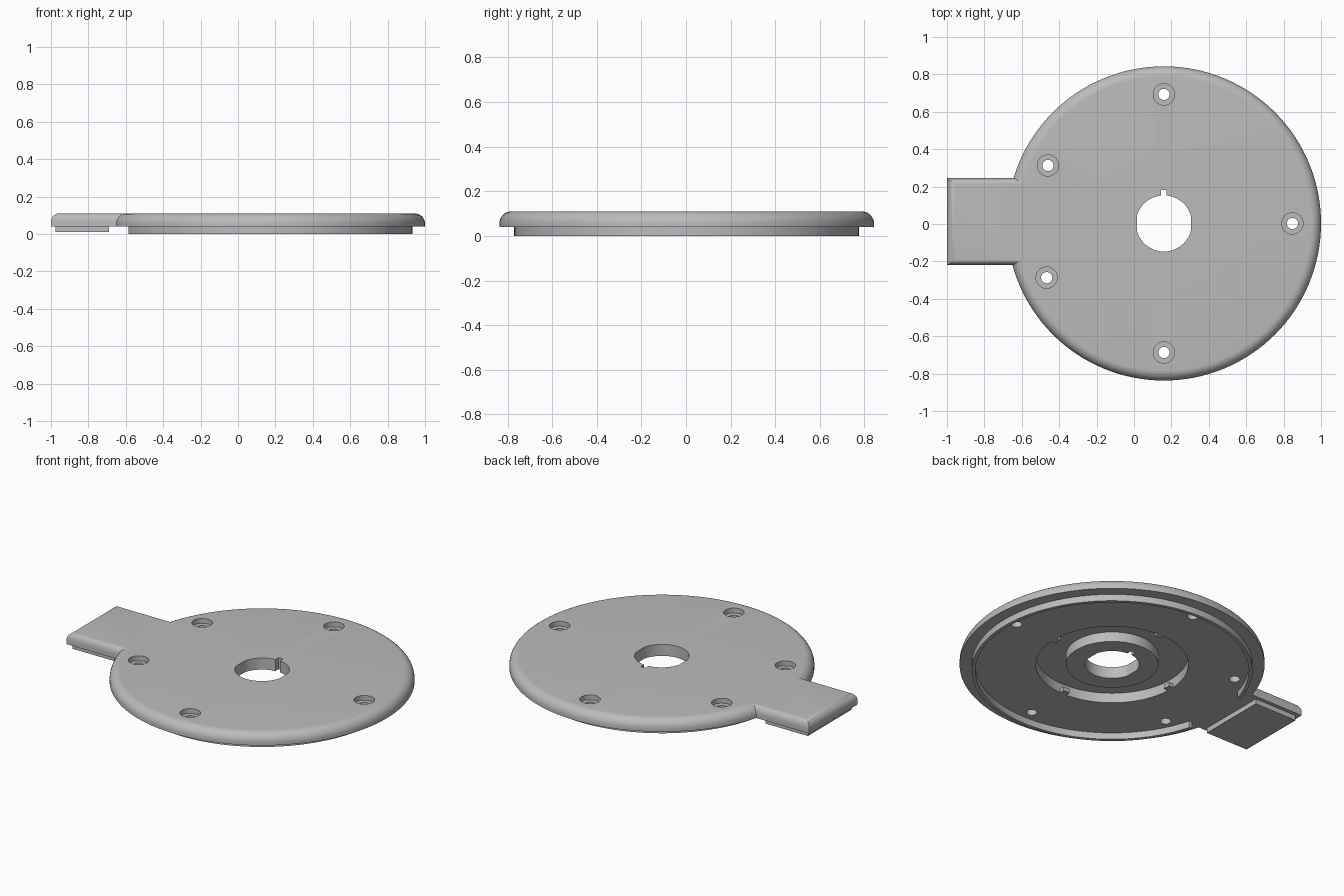
import bpy, bmesh, math
from mathutils import Vector

if "Cube" in bpy.data.objects:
    bpy.data.objects.remove(bpy.data.objects["Cube"], do_unlink=True)

CX, CY = 0.16, 0.003            # disc centre
TOP, SEAT = 0.11, 0.04          # top face and flange underside
TAU = math.tau

grey = bpy.data.materials.new("plain grey")
grey.use_nodes = True
grey.diffuse_color = (0.5, 0.5, 0.5, 1)
grey.node_tree.nodes["Principled BSDF"].inputs["Base Color"].default_value = (0.5, 0.5, 0.5, 1)


def finish(name, bm):
    bmesh.ops.remove_doubles(bm, verts=bm.verts, dist=1e-5)
    bmesh.ops.recalc_face_normals(bm, faces=bm.faces)
    mesh = bpy.data.meshes.new(name)
    bm.to_mesh(mesh)
    bm.free()
    mesh.materials.append(grey)
    obj = bpy.data.objects.new(name, mesh)
    bpy.context.collection.objects.link(obj)
    return obj


def lathe(name, profile, closed=False, steps=128):
    """Spin an (r, z) profile about the disc axis."""
    bm = bmesh.new()
    verts = [bm.verts.new((CX + r, CY, z)) for r, z in profile]
    pairs = list(zip(verts, verts[1:] + verts[:1]))
    edges = [bm.edges.new(p) for p in (pairs if closed else pairs[:-1])]
    bmesh.ops.spin(bm, geom=verts + edges, cent=(CX, CY, 0), axis=(0, 0, 1),
                   angle=TAU, steps=steps, use_merge=False)
    return finish(name, bm)


def loft(name, rings):
    """Skin a stack of equal-length point rings and cap both ends."""
    bm = bmesh.new()
    loops = [[bm.verts.new(p) for p in ring] for ring in rings]
    n = len(loops[0])
    for low, high in zip(loops, loops[1:]):
        for i in range(n):
            j = (i + 1) % n
            bm.faces.new((low[i], low[j], high[j], high[i]))
    bm.faces.new(loops[0][::-1])
    bm.faces.new(loops[-1])
    return finish(name, bm)


def rect(x0, x1, y0, y1, z):
    return [(x0, y0, z), (x1, y0, z), (x1, y1, z), (x0, y1, z)]


def box(name, x0, x1, y0, y1, z0, z1):
    return loft(name, [rect(x0, x1, y0, y1, z) for z in (z0, z1)])


def circle(x, y, r, z, flat=9, n=48):
    """Ring of points, optionally flattened on its two x sides."""
    return [(x + max(-flat, min(flat, r * math.cos(TAU * i / n))),
             y + r * math.sin(TAU * i / n), z) for i in range(n)]


def combine(target, tool, operation):
    mod = target.modifiers.new(operation.lower(), 'BOOLEAN')
    mod.operation, mod.object, mod.solver = operation, tool, 'EXACT'
    bpy.context.view_layer.objects.active = target
    bpy.ops.object.modifier_apply(modifier=mod.name)
    bpy.data.objects.remove(tool, do_unlink=True)


def quarter(radius, steps=8):
    """Inset and height pairs of a rounded top edge."""
    for i in range(steps + 1):
        a = math.pi / 2 * i / steps
        yield radius * (1 - math.cos(a)), TOP - radius + radius * math.sin(a)


# Round cover with a ring groove around the hub on its underside
profile = [(0, SEAT), (0.255, SEAT), (0.255, 0.1), (0.42, 0.1), (0.42, SEAT), (0.84, SEAT)]
profile += [(0.84 - d, z) for d, z in quarter(0.055)] + [(0, TOP)]
cover = lathe("cover_disc", profile)

# Side tab with rounded long sides and end
X0, Y0, Y1 = -1.0, -0.22, 0.245
rings = [rect(X0, -0.5, Y0, Y1, SEAT)]
rings += [rect(X0 + d, -0.5, Y0 + d * 0.7, Y1 - d * 0.7, z) for d, z in quarter(0.045)]
combine(cover, loft("tab", rings), 'UNION')

# Hub hole with two flats and a keyway
combine(cover, loft("hub_cutter", [circle(CX, CY, 0.15, z, 0.144, 96) for z in (-0.1, 0.2)]), 'DIFFERENCE')
combine(cover, box("key_cutter", CX - 0.015, CX + 0.015, CY + 0.1, CY + 0.18, -0.1, 0.2), 'DIFFERENCE')

# Counterbored screw holes
for x, y in [(CX, 0.693), (CX, -0.687), (0.847, CY), (-0.46, 0.313), (-0.467, -0.287)]:
    for r, z in ((0.03, -0.1), (0.057, TOP - 0.03)):
        combine(cover, loft("screw_cutter", [circle(x, y, r, h) for h in (z, 0.2)]), 'DIFFERENCE')

# Thin locating lip below, open towards the tab
lip = lathe("locating_lip", [(0.753, 0), (0.773, 0), (0.773, SEAT + 0.004), (0.753, SEAT + 0.004)], closed=True)
combine(lip, box("lip_cutter", -0.9, -0.4, -0.2, 0.22, -0.1, 0.2), 'DIFFERENCE')

# Raised pad under the tab
pad = box("tab_pad", -0.975, -0.69, -0.198, 0.222, 0.01, SEAT + 0.004)

# Four small catches on the groove's outer wall
for i in range(4):
    out = Vector((math.cos(TAU * i / 4), math.sin(TAU * i / 4), 0))
    side = Vector((-out.y, out.x, 0)) * 0.022
    mid = Vector((CX, CY, 0))
    rings = []
    for z in (SEAT, SEAT + 0.025):
        up = Vector((0, 0, z))
        rings.append([mid + out * r + side * s + up
                      for r, s in ((0.39, -1), (0.425, -1), (0.425, 1), (0.39, 1))])
    catch = loft("groove_catch", rings)
    combine(cover, catch, 'UNION')

# Smooth curved walls, keeping sharp edges
bpy.ops.object.select_all(action='DESELECT')
for obj in (cover, lip):
    obj.select_set(True)
bpy.context.view_layer.objects.active = cover
bpy.ops.object.shade_smooth_by_angle(angle=math.radians(30))
